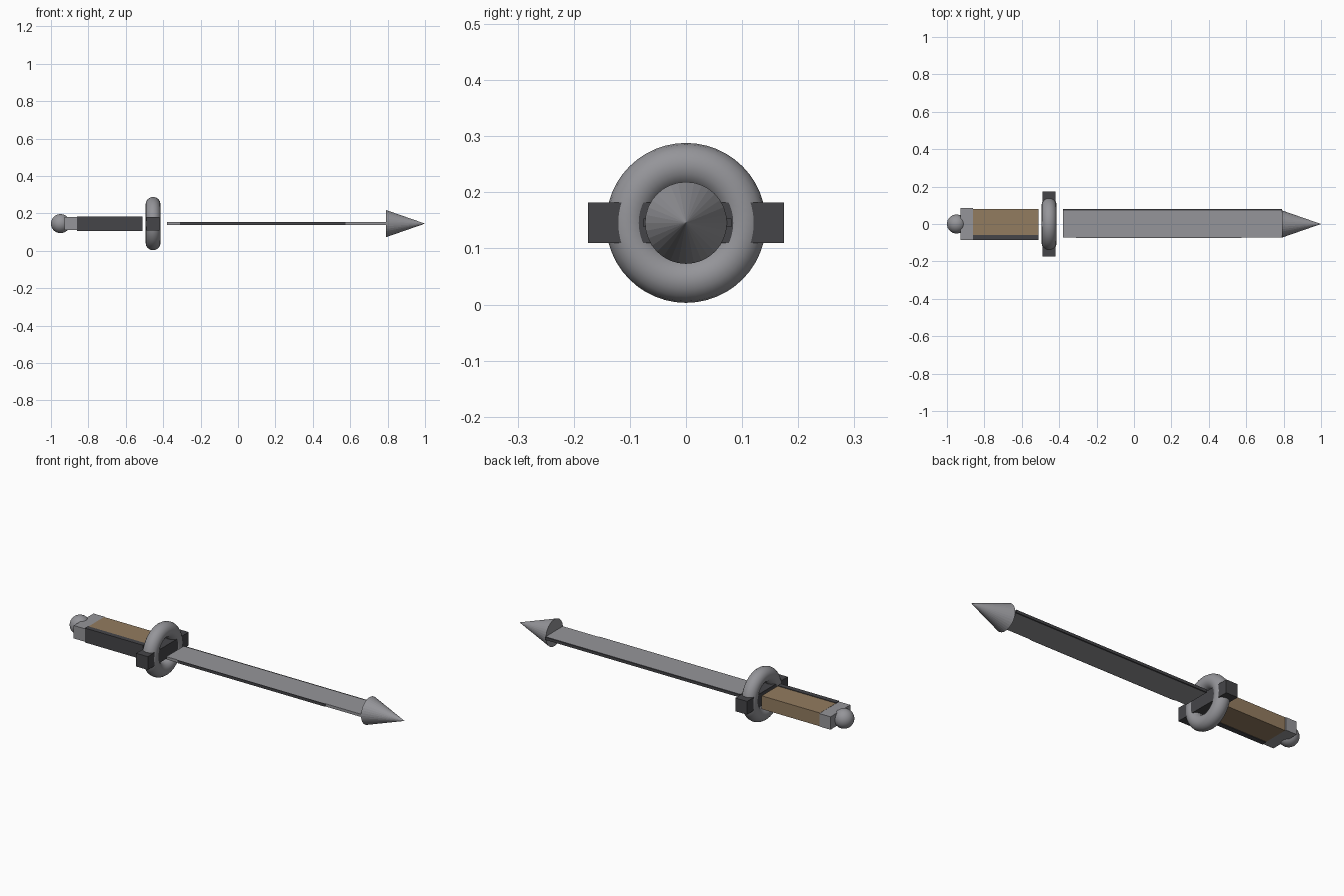
import bpy
import math

if "Cube" in bpy.data.objects:
    bpy.data.objects.remove(bpy.data.objects["Cube"])

ZC = 0.1455  # height of the sword's long axis


def material(name, rgb):
    m = bpy.data.materials.new(name)
    m.diffuse_color = (*rgb, 1.0)
    m.use_nodes = True
    m.node_tree.nodes["Principled BSDF"].inputs["Base Color"].default_value = m.diffuse_color
    return m


steel = material("steel_gray", (0.30, 0.30, 0.32))
dark = material("dark_iron", (0.06, 0.06, 0.066))
wood = material("brown_wood", (0.29, 0.20, 0.115))


def finish(name, mat, smooth=False):
    ob = bpy.context.object
    ob.name = name
    ob.data.materials.append(mat)
    if smooth:
        bpy.ops.object.shade_smooth_by_angle(angle=math.radians(40))
    return ob


def box(name, mat, x, y, half_height):
    """Box from x and y ranges, centred on the long axis in height."""
    bpy.ops.mesh.primitive_cube_add(
        size=1, location=(sum(x) / 2, sum(y) / 2, ZC))
    ob = finish(name, mat)
    ob.scale = (x[1] - x[0], y[1] - y[0], 2 * half_height)
    bpy.ops.object.transform_apply(location=False, rotation=False, scale=True)
    return ob


# Pommel: ball and end block
bpy.ops.mesh.primitive_uv_sphere_add(
    segments=32, ring_count=16, radius=0.051, location=(-0.949, 0, ZC))
finish("pommel_ball", steel, True)
box("pommel_block", steel, (-0.927, -0.86), (-0.085, 0.085), 0.035)

# Grip with a dark plate along its front
box("grip", wood, (-0.86, -0.51), (-0.07, 0.08), 0.036)
box("grip_plate", dark, (-0.86, -0.51), (-0.085, -0.058), 0.039)

# Guard: ring and cross bar
bpy.ops.mesh.primitive_torus_add(
    major_radius=0.1025, minor_radius=0.04, major_segments=48,
    minor_segments=16, location=(-0.454, 0, ZC), rotation=(0, math.pi / 2, 0))
finish("guard_ring", steel, True)
box("guard_bar", dark, (-0.489, -0.419), (-0.175, 0.175), 0.036)

# Blade with dark strips on both edges
box("blade", steel, (-0.38, 0.79), (-0.072, 0.072), 0.0075)
box("back_edge", dark, (-0.38, 0.79), (0.072, 0.081), 0.0075)
box("front_edge", dark, (-0.31, 0.575), (-0.076, -0.072), 0.0075)

# Pointed tip
bpy.ops.mesh.primitive_cone_add(
    vertices=32, radius1=0.073, radius2=0, depth=0.21,
    location=(0.895, 0, ZC), rotation=(0, math.pi / 2, 0))
finish("blade_tip", steel)
